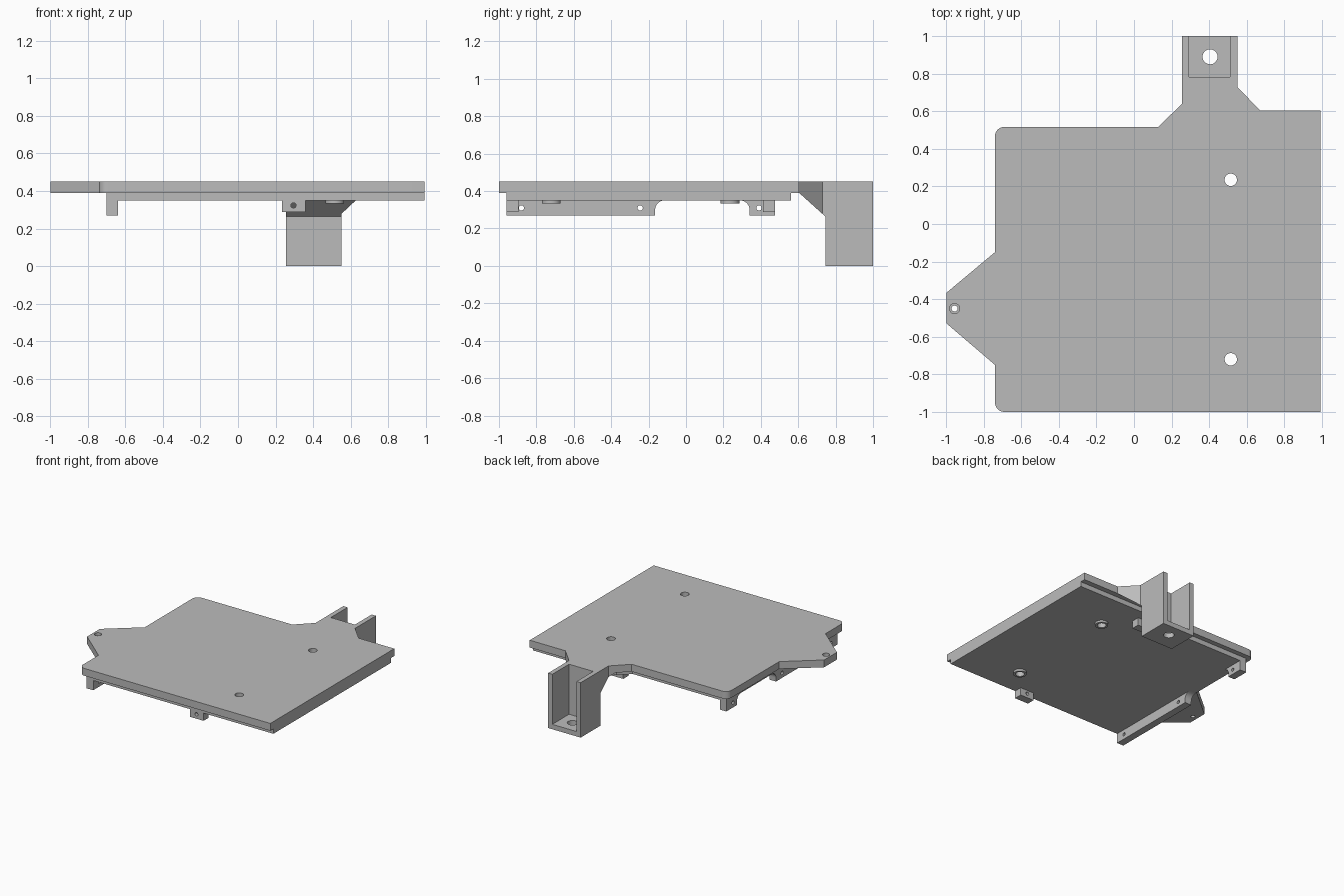
import bpy, bmesh, math
from mathutils import Vector

cube = bpy.data.objects.get("Cube")
if cube:
    bpy.data.objects.remove(cube, do_unlink=True)

GREY = (0.5, 0.5, 0.5, 1)
mat = bpy.data.materials.new("plain grey")
mat.use_nodes = True
mat.diffuse_color = GREY
mat.node_tree.nodes["Principled BSDF"].inputs["Base Color"].default_value = GREY

# Turns (u, v, depth) into world coordinates for each extrusion axis
PLACE = {
    "x": lambda u, v, d: (d, u, v),
    "y": lambda u, v, d: (u, d, v),
    "z": lambda u, v, d: (u, v, d),
}


def prism(name, outline, low, high, axis="z"):
    """Extrude a flat outline between two depths along an axis."""
    bm = bmesh.new()
    place = PLACE[axis]
    a = [bm.verts.new(place(u, v, low)) for u, v in outline]
    b = [bm.verts.new(place(u, v, high)) for u, v in outline]
    bm.faces.new(a)
    bm.faces.new(b)
    n = len(a)
    for i in range(n):
        j = (i + 1) % n
        bm.faces.new((a[i], a[j], b[j], b[i]))
    bmesh.ops.recalc_face_normals(bm, faces=bm.faces)
    mesh = bpy.data.meshes.new(name)
    bm.to_mesh(mesh)
    bm.free()
    mesh.materials.append(mat)
    obj = bpy.data.objects.new(name, mesh)
    bpy.context.collection.objects.link(obj)
    return obj


def arc(u, v, r, start, end, steps=8):
    angles = [math.radians(start + (end - start) * i / steps) for i in range(steps + 1)]
    return [(u + r * math.cos(t), v + r * math.sin(t)) for t in angles]


def rod(name, u, v, r, low, high, axis="z"):
    return prism(name, arc(u, v, r, 0, 360, 32)[:-1], low, high, axis)


def box(name, x0, x1, y0, y1, z0, z1):
    return prism(name, [(x0, y0), (x1, y0), (x1, y1), (x0, y1)], z0, z1)


def cut(obj, *cutters):
    for c in cutters:
        c.hide_render = True
        c.hide_set(True)
        m = obj.modifiers.new("cut", "BOOLEAN")
        m.operation = "DIFFERENCE"
        m.solver = "EXACT"
        m.object = c


def smooth(*objects):
    bpy.ops.object.select_all(action="DESELECT")
    for o in objects:
        o.select_set(True)
    bpy.context.view_layer.objects.active = objects[0]
    bpy.ops.object.shade_smooth_by_angle(angle=math.radians(30))


LEFT, RIGHT = -0.74, 0.993
UNDER, STEP, TOP = 0.35, 0.39, 0.45

# Top plate with pointed side ear and neck towards the bracket
top_plate = prism("top_plate",
    arc(LEFT + 0.05, -0.95, 0.05, 180, 270)
    + [(RIGHT, -1), (RIGHT, 0.605), (0.67, 0.605), (0.55, 0.73), (0.55, 0.745),
       (0.255, 0.745), (0.255, 0.64), (0.13, 0.517)]
    + arc(LEFT + 0.05, 0.467, 0.05, 90, 180)
    + [(LEFT, -0.15), (-0.997, -0.365), (-0.997, -0.53), (LEFT, -0.75)],
    STEP, TOP)

# Inset lower plate
lower_plate = prism("lower_plate",
    [(-0.70, -0.96), (RIGHT, -0.96), (RIGHT, 0.562), (0.235, 0.562),
     (0.15, 0.477), (-0.70, 0.477)], UNDER, STEP)

# Drain bosses and their through holes
bosses = []
for tag, y in (("front", -0.72), ("back", 0.235)):
    boss = rod(tag + "_boss", 0.515, y, 0.05, 0.333, UNDER)
    hole = rod(tag + "_boss_cutter", 0.515, y, 0.033, 0.2, 0.6)
    for part in (top_plate, lower_plate, boss):
        cut(part, hole)
    bosses.append(boss)

# Countersunk screw hole in the ear
cut(top_plate,
    rod("ear_hole_cutter", -0.955, -0.45, 0.016, 0.3, 0.6),
    rod("ear_recess_cutter", -0.955, -0.45, 0.027, 0.425, 0.6))

# Side rail and corner tab, each filleted into the plate
rail = prism("side_rail",
    [(-0.96, UNDER), (-0.96, 0.27), (-0.165, 0.27)]
    + arc(-0.115, 0.30, 0.05, 180, 90), -0.70, -0.64, "x")
corner_tab = prism("corner_tab",
    [(0.477, UNDER), (0.477, 0.27), (0.34, 0.27)]
    + arc(0.29, 0.30, 0.05, 0, 90), -0.70, -0.64, "x")
for part, y in ((rail, -0.88), (rail, -0.245), (corner_tab, 0.39)):
    cut(part, rod("rail_hole_cutter", y, 0.31, 0.014, -0.8, -0.5, "x"))

# Small hanging tabs at front and back edges
tabs = []
for tag, y0 in (("front", -0.96), ("back", 0.412)):
    tab = box(tag + "_tab", 0.235, 0.36, y0, y0 + 0.065, 0.287, UNDER)
    cut(tab, rod(tag + "_tab_cutter", 0.295, 0.323, 0.014, y0 - 0.1, y0 + 0.2, "y"))
    tabs.append(tab)

# Sloped gusset under the neck
gusset = prism("neck_gusset",
    [(0.22, 0.605), (0.67, 0.605), (0.55, 0.73), (0.55, 0.745),
     (0.255, 0.745), (0.255, 0.64)], 0.2, STEP)
for v in gusset.data.vertices:
    if v.co.z < 0.3:
        v.co.z = STEP - 0.9 * (v.co.y - 0.605)

# Channel bracket, open at the top and back, with a hole in its floor
bracket = box("bracket", 0.255, 0.55, 0.745, 1, 0, TOP)
cut(bracket,
    box("bracket_pocket_cutter", 0.293, 0.512, 0.783, 1.2, 0.04, 0.6),
    rod("bracket_hole_cutter", 0.405, 0.89, 0.04, -0.1, 0.2))

smooth(top_plate, lower_plate, rail, corner_tab, bracket, *bosses, *tabs)
